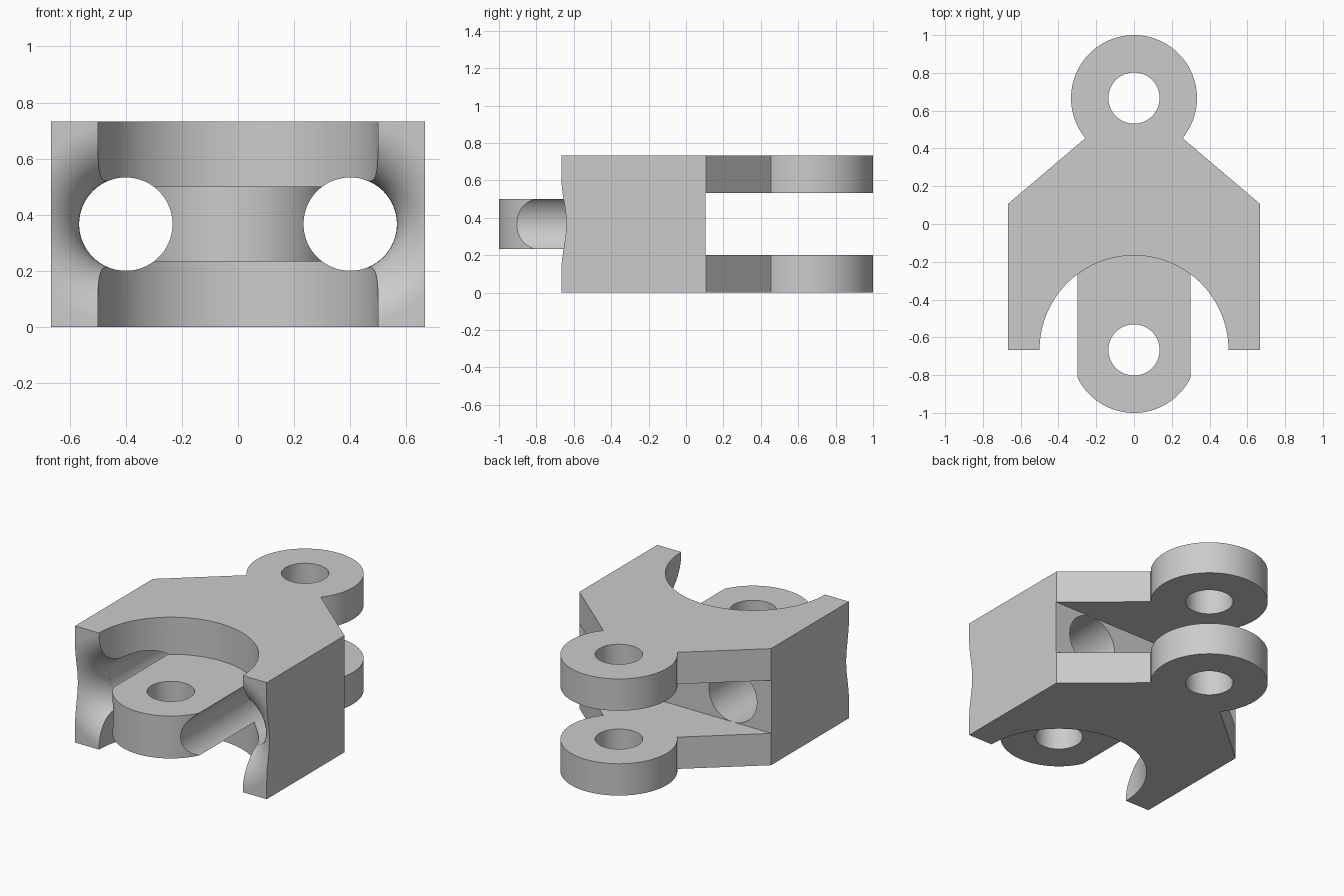
import bpy, bmesh, math
from mathutils import Matrix

if "Cube" in bpy.data.objects:
    bpy.data.objects.remove(bpy.data.objects["Cube"])

H = 0.7333            # overall height
MID = H / 2
PIN_Y = 0.6667        # hinge axes at +/- this y

grey = bpy.data.materials.new("plain grey")
grey.diffuse_color = (0.6, 0.6, 0.6, 1)
grey.use_nodes = True
grey.node_tree.nodes["Principled BSDF"].inputs["Base Color"].default_value = grey.diffuse_color


def arc(cx, cy, r, a0, a1, n):
    pts = []
    for i in range(n + 1):
        a = math.radians(a0 + (a1 - a0) * i / n)
        pts.append((cx + r * math.cos(a), cy + r * math.sin(a)))
    return pts


def finish(name, bm):
    bmesh.ops.recalc_face_normals(bm, faces=bm.faces)
    me = bpy.data.meshes.new(name)
    bm.to_mesh(me)
    bm.free()
    ob = bpy.data.objects.new(name, me)
    me.materials.append(grey)
    bpy.context.collection.objects.link(ob)
    return ob


def prism(name, pts, z0, z1):
    bm = bmesh.new()
    f = bm.faces.new([bm.verts.new((x, y, z0)) for x, y in pts])
    ext = bmesh.ops.extrude_face_region(bm, geom=[f])
    vs = [g for g in ext["geom"] if isinstance(g, bmesh.types.BMVert)]
    bmesh.ops.translate(bm, verts=vs, vec=(0, 0, z1 - z0))
    return finish(name, bm)


def lathe_y(name, cx, profile, n=96):
    """Closed solid turned about a y-parallel axis; profile holds (radius, y)."""
    bm = bmesh.new()
    rings = [[bm.verts.new((cx + r * math.cos(2 * math.pi * i / n), y,
                            MID + r * math.sin(2 * math.pi * i / n)))
              for i in range(n)] for r, y in profile]
    for a, b in zip(rings, rings[1:]):
        for i in range(n):
            j = (i + 1) % n
            bm.faces.new((a[i], a[j], b[j], b[i]))
    bm.faces.new(rings[0])
    bm.faces.new(rings[-1])
    return finish(name, bm)


def boolean(target, tool, op):
    m = target.modifiers.new(op.lower(), 'BOOLEAN')
    m.operation, m.object, m.solver = op, tool, 'EXACT'
    bpy.context.view_layer.objects.active = target
    bpy.ops.object.modifier_apply(modifier=m.name)
    bpy.data.objects.remove(tool, do_unlink=True)


# body: shoulders, rear lug and round front recess
outline = [(0.6667, -PIN_Y), (0.6667, 0.107)]
outline += arc(0, PIN_Y, 0.3333, -39.5, 219.5, 84)
outline += [(-0.6667, 0.107), (-0.6667, -PIN_Y)]
outline += arc(0, -PIN_Y, 0.5, 180, 0, 80)
link = prism("chain_link", outline, 0, H)

# rear slot that splits the lug into two ears
slot = [(-1, 0.105), (1, 0.105), (1, 1.3), (-1, 1.3)]
boolean(link, prism("slot_cutter", slot, 0.2, 0.5333), 'DIFFERENCE')

# rounded mouths of the two lengthwise holes
flare = [(0.3667 - 0.2 * math.cos(t), -0.4667 - 0.2 * math.sin(t))
         for t in (math.radians(90 * i / 16) for i in range(16))]
flare += [(0.366, -0.6668), (0.366, -0.8)]
for s in (-1, 1):
    boolean(link, lathe_y("flare_cutter", 0.4 * s, flare), 'DIFFERENCE')

# front tongue with a rounded end trimmed at the sides
a = math.degrees(math.acos(0.3 / 0.3333))
tongue = arc(0, -PIN_Y, 0.3333, 180 + a, 360 - a, 48) + [(0.3, -0.08), (-0.3, -0.08)]
boolean(link, prism("tongue", tongue, 0.2333, 0.5), 'UNION')

# lengthwise holes, which also groove the tongue sides
for s in (-1, 1):
    boolean(link, lathe_y("hole_cutter", 0.4 * s, [(0.1664, 0.2), (0.1664, -1.2)]),
            'DIFFERENCE')

# pin holes
for s in (-1, 1):
    boolean(link, prism("pin_cutter", arc(0, s * PIN_Y, 0.1355, 0, 354.375, 63), -0.2, 1),
            'DIFFERENCE')

bpy.ops.object.select_all(action='DESELECT')
link.select_set(True)
bpy.context.view_layer.objects.active = link
bpy.ops.object.shade_smooth_by_angle(angle=math.radians(25))
